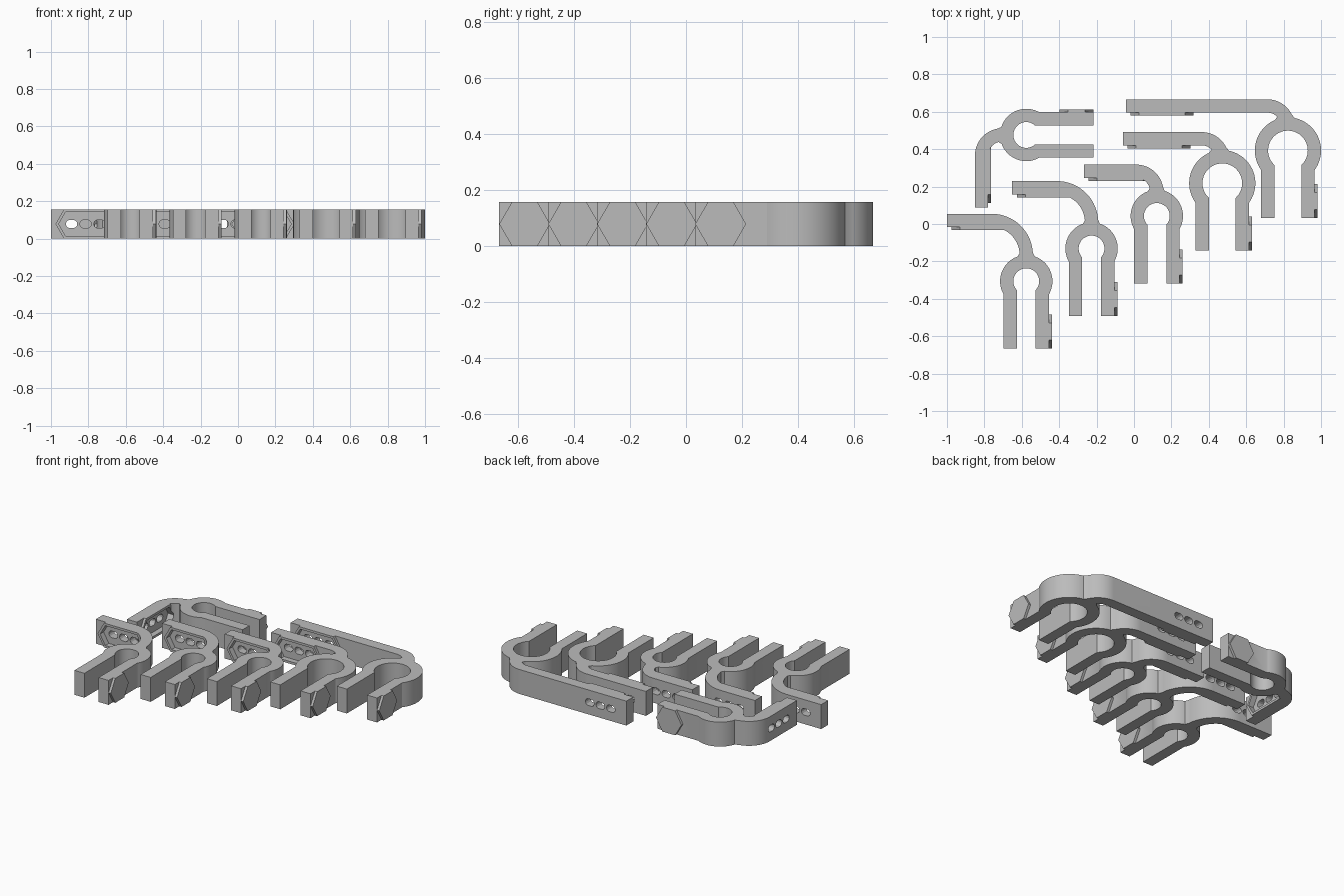
import bpy, bmesh
from math import pi, sin, cos, atan2, sqrt, hypot
from mathutils import Matrix

cube = bpy.data.objects.get("Cube")
if cube:
    bpy.data.objects.remove(cube)

HEIGHT = 0.157          # thickness of every clip in z
MID = HEIGHT / 2
WALL = 0.071            # width of the band
PAD = 0.016             # raised nut pads
HEX = HEIGHT / sqrt(3)  # hexagon as tall as the clip
NUT, BOLT, SINK = 0.0735, 0.026, 0.036
LEG = 0.36

grey = bpy.data.materials.new("plain grey")
grey.use_nodes = True
grey.diffuse_color = (0.5, 0.5, 0.5, 1)
grey.node_tree.nodes["Principled BSDF"].inputs["Base Color"].default_value = (0.5, 0.5, 0.5, 1)

# Frames that turn a flat profile to extrude along +x, -y or +z
ALONG_X = Matrix(((0, 0, 1, 0), (1, 0, 0, 0), (0, 1, 0, 0), (0, 0, 0, 1)))
ALONG_Y = Matrix.Rotation(pi / 2, 4, 'X')
ALONG_Z = Matrix.Identity(4)


def prism(name, points, start, end, frame):
    bm = bmesh.new()
    base = bm.faces.new([bm.verts.new((u, v, start)) for u, v in points])
    top = bmesh.ops.extrude_face_region(bm, geom=[base])["geom"]
    verts = [g for g in top if isinstance(g, bmesh.types.BMVert)]
    bmesh.ops.translate(bm, verts=verts, vec=(0, 0, end - start))
    bm.transform(frame)
    bmesh.ops.recalc_face_normals(bm, faces=bm.faces)
    mesh = bpy.data.meshes.new(name)
    bm.to_mesh(mesh)
    bm.free()
    mesh.materials.append(grey)
    obj = bpy.data.objects.new(name, mesh)
    bpy.context.collection.objects.link(obj)
    return obj


def combine(body, tool, operation):
    mod = body.modifiers.new(operation.lower(), 'BOOLEAN')
    mod.operation, mod.solver, mod.object = operation, 'EXACT', tool
    bpy.context.view_layer.objects.active = body
    bpy.ops.object.modifier_apply(modifier=mod.name)
    bpy.data.objects.remove(tool)


def arc(cx, cy, r, a0, a1, n):
    return [(cx + r * cos(a0 + (a1 - a0) * i / n), cy + r * sin(a0 + (a1 - a0) * i / n))
            for i in range(n + 1)]


def stretched(u0, u1, r, n, turn=0.0):
    """Regular polygon pulled apart between two centres."""
    angles = [turn + 2 * pi * i / n for i in range(n)]
    return [((u1 if cos(a) > 0 else u0) + r * cos(a), MID + r * sin(a)) for a in angles]


def outline(R, half, rise, bend, reach):
    """Ring with two legs below and a bent arm leaving from its top."""
    inner_r, gap = R - WALL, half - WALL
    ai = atan2(-sqrt(inner_r ** 2 - gap ** 2), gap)
    ao = atan2(-sqrt(R ** 2 - half ** 2), half)
    # arm edges, kept only where they stand clear of the ring
    clear = lambda p: hypot(*p) > R + 0.012
    cx, cy = -bend, rise - bend
    outer = [p for p in arc(cx, cy, bend + WALL / 2, 0, pi / 2, 24) if clear(p)]
    inner = [p for p in arc(cx, cy, bend - WALL / 2, pi / 2, 0, 24) if clear(p)]
    right = atan2(outer[0][1], outer[0][0]) - 0.1
    left = atan2(inner[-1][1], inner[-1][0]) + 0.1
    return ([(-half, -LEG), (-gap, -LEG)]
            + arc(0, 0, inner_r, pi - ai, ai, 40)
            + [(gap, -LEG), (half, -LEG)]
            + arc(0, 0, R, ao, right, 24) + outer
            + [(-reach, rise + WALL / 2), (-reach, rise - WALL / 2)]
            + inner + arc(0, 0, R, left, pi - ao, 24))


def clip(name, x, y, R, half, rise, bend, reach, turn=0.0):
    body = prism(name, outline(R, half, rise, bend, reach), 0, HEIGHT, ALONG_Z)

    # hexagonal nut boss on the right leg, with a bolt hole through both legs
    bolt_y = HEX - LEG
    face = half + PAD
    combine(body, prism("boss", stretched(bolt_y, bolt_y, HEX, 6),
                        half - 0.02, face, ALONG_X), 'UNION')

    # long nut track on the inner side of the arm
    first = 0.115 - reach
    last = first + 0.155
    side = WALL / 2 - rise
    combine(body, prism("pad", stretched(first, last, HEX, 6),
                        side - 0.02, side + PAD, ALONG_Y), 'UNION')

    combine(body, prism("nut_cut", stretched(bolt_y, bolt_y, NUT, 6),
                        face - SINK, face + 0.02, ALONG_X), 'DIFFERENCE')
    combine(body, prism("bolt_cut", stretched(bolt_y, bolt_y, BOLT, 24),
                        -0.3, 0.3, ALONG_X), 'DIFFERENCE')
    combine(body, prism("track_cut", stretched(first, last, NUT, 6),
                        side + PAD - SINK, side + PAD + 0.01, ALONG_Y), 'DIFFERENCE')

    # three adjustment slots through the arm
    for i in range(3):
        mid = first - 0.005 + i * 0.075
        combine(body, prism("slot_cut", stretched(mid - 0.009, mid + 0.009, 0.022, 12, pi / 12),
                            -rise - WALL, side + 0.03, ALONG_Y), 'DIFFERENCE')

    body.matrix_world = Matrix.Translation((x, y, 0)) @ Matrix.Rotation(turn, 4, 'Z')
    bpy.ops.object.select_all(action='DESELECT')
    body.select_set(True)
    bpy.context.view_layer.objects.active = body
    bpy.ops.object.shade_smooth_by_angle(angle=0.5)


SMALL = (0.14, 0.1215)   # ring radius, half width across the legs
LARGE = (0.177, 0.143)

clip("long_bend_clip_front", -0.576, -0.306, *SMALL, 0.325, 0.185, 0.424)
clip("long_bend_clip_rear", -0.227, -0.131, *SMALL, 0.325, 0.185, 0.424)
clip("short_bend_clip", 0.122, 0.043, *SMALL, 0.239, 0.11, 0.389)
clip("large_clip", 0.472, 0.218, *LARGE, 0.238, 0.11, 0.531)
clip("large_long_arm_clip", 0.823, 0.393, *LARGE, 0.238, 0.11, 0.865)
clip("sideways_clip", -0.576, 0.476, *SMALL, 0.239, 0.11, 0.389, pi / 2)
